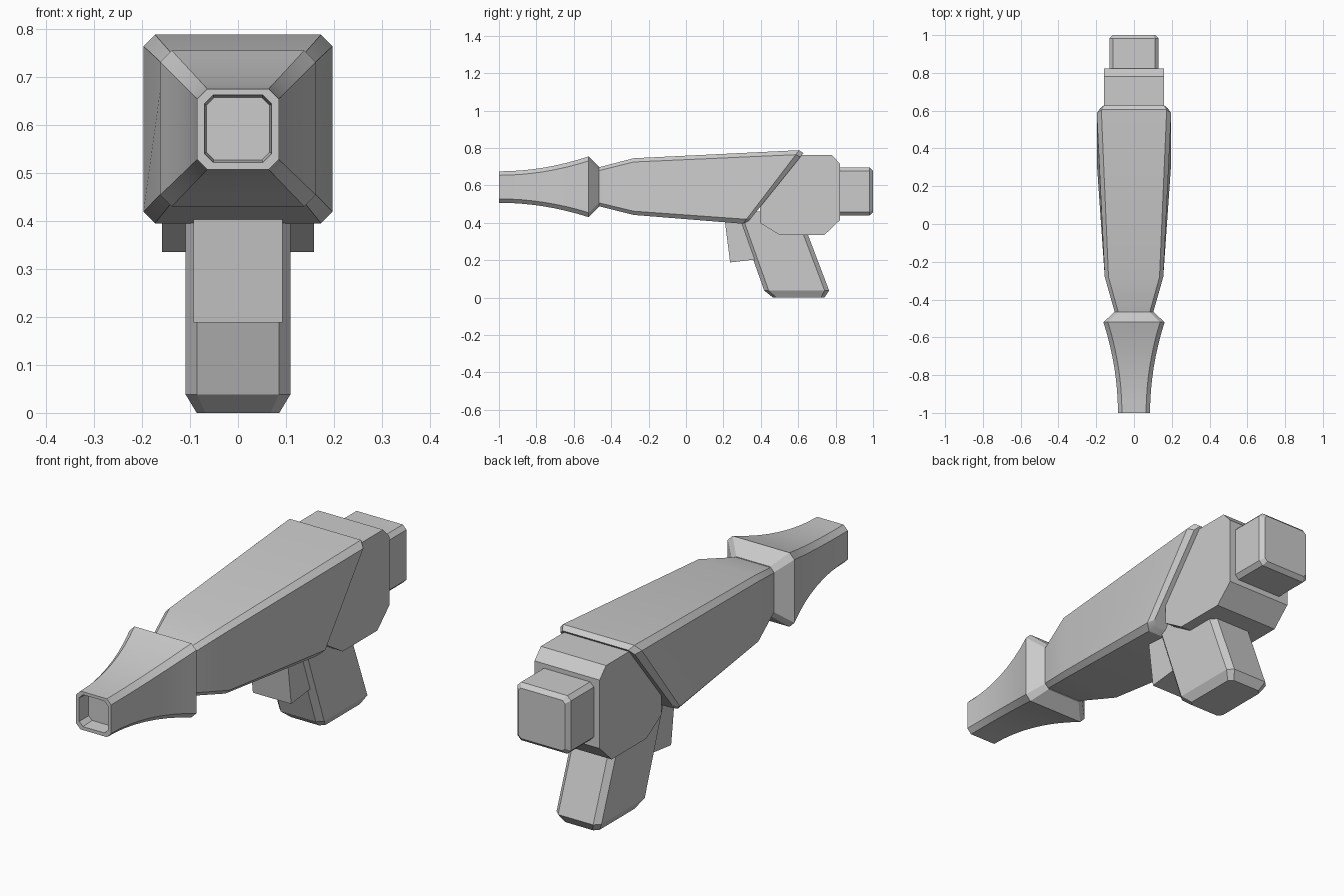
import bpy, bmesh, math

if "Cube" in bpy.data.objects:
    bpy.data.objects.remove(bpy.data.objects["Cube"])


def finish(name, bm):
    bmesh.ops.recalc_face_normals(bm, faces=bm.faces)
    me = bpy.data.meshes.new(name)
    bm.to_mesh(me)
    bm.free()
    ob = bpy.data.objects.new(name, me)
    bpy.context.collection.objects.link(ob)
    bpy.ops.object.select_all(action='DESELECT')
    ob.select_set(True)
    bpy.context.view_layer.objects.active = ob
    bpy.ops.object.shade_smooth_by_angle(angle=math.radians(25))
    return ob


def chamfered_rect(hx, b0, b1, c):
    """Eight (x, b) points of a rectangle with cut corners."""
    return [(hx, b0 + c), (hx, b1 - c), (hx - c, b1), (c - hx, b1),
            (-hx, b1 - c), (-hx, b0 + c), (c - hx, b0), (hx - c, b0)]


def loft(name, rings):
    bm = bmesh.new()
    loops = [[bm.verts.new(p) for p in r] for r in rings]
    for a, b in zip(loops, loops[1:]):
        for i in range(len(a)):
            j = (i + 1) % len(a)
            bm.faces.new((a[i], a[j], b[j], b[i]))
    bm.faces.new(loops[0])
    bm.faces.new(loops[-1])
    return finish(name, bm)


def ring_y(y_low, y_high, hx, z0, z1, c):
    """Cross-section facing along y, slanted if y_low != y_high."""
    return [(x, y_low + (y_high - y_low) * (z - z0) / (z1 - z0), z)
            for x, z in chamfered_rect(hx, z0, z1, c)]


def ring_z(z, hx, y0, y1, c):
    return [(x, y, z) for x, y in chamfered_rect(hx, y0, y1, c)]


def extrude_profile(name, pts, hx):
    return loft(name, [[(s * hx, y, z) for y, z in pts] for s in (-1, 1)])


# Flared muzzle: recessed bore, rim, concave flare, then step back to the neck
muzzle = [ring_y(-.94, -.94, .066, .527, .657, .016),
          ring_y(-1, -1, .070, .522, .662, .018)]
for i in range(9):
    t = i / 8
    f = t * t
    y = -1 + .48 * t
    muzzle.append(ring_y(y, y, .085 + .077 * f, .507 - .077 * f,
                         .675 + .08 * f, .021 + .003 * f))
muzzle.append(ring_y(-.465, -.465, .102, .485, .70, .02))
loft("flared_muzzle", muzzle)

# Main body with slanted, bevelled rear end
loft("main_body", [
    ring_y(-.48, -.48, .098, .492, .693, .018),
    ring_y(-.28, -.28, .155, .442, .745, .02),
    ring_y(.305, .605, .197, .395, .788, .024),
    ring_y(.335, .628, .18, .408, .772, .02)])

# Rear housing block
extrude_profile("rear_housing", [
    (.56, .762), (.78, .762), (.824, .715), (.824, .415), (.74, .335),
    (.50, .335), (.395, .40), (.395, .55)], .158)

# End plug
loft("end_plug", [
    ring_y(.80, .80, .13, .44, .695, .018),
    ring_y(.982, .982, .13, .44, .695, .018),
    ring_y(1, 1, .113, .457, .678, .012)])

# Raked grip
loft("grip", [
    ring_z(0, .086, .465, .74, .018),
    ring_z(.038, .109, .418, .765, .024),
    ring_z(.46, .109, .268, .605, .024)])

# Trigger block ahead of the grip
extrude_profile("trigger", [
    (.205, .43), (.236, .188), (.355, .202), (.45, .202), (.38, .43)], .093)
